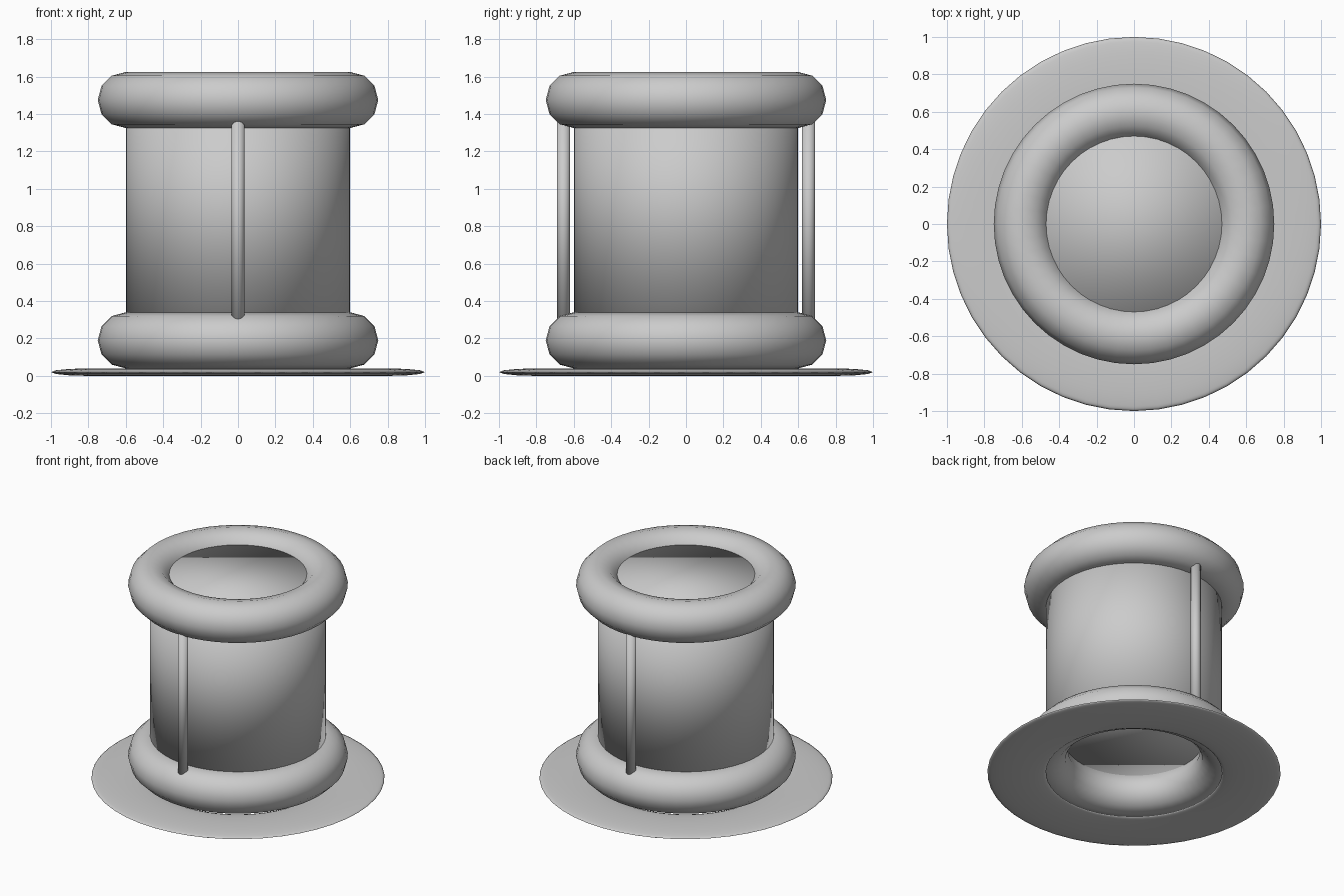
import bpy

if "Cube" in bpy.data.objects:
    bpy.data.objects.remove(bpy.data.objects["Cube"])

grey = bpy.data.materials.new("light_grey")
grey.diffuse_color = (0.6, 0.6, 0.6, 1)
grey.use_nodes = True
grey.node_tree.nodes["Principled BSDF"].inputs["Base Color"].default_value = grey.diffuse_color


def finish(name):
    ob = bpy.context.object
    ob.name = name
    ob.data.materials.append(grey)
    bpy.ops.object.shade_smooth()   # original is smooth everywhere, caps included
    return ob


def ring(name, z, major, minor, squash=1.0):
    bpy.ops.mesh.primitive_torus_add(location=(0, 0, z), major_radius=major, minor_radius=minor,
                                     major_segments=48, minor_segments=12)
    ob = finish(name)
    ob.scale.z = squash


def tube(name, x, y, z0, z1, radius, sides):
    bpy.ops.mesh.primitive_cylinder_add(vertices=sides, radius=radius, depth=z1 - z0,
                                        location=(x, y, (z0 + z1) / 2))
    finish(name)


# Flattened base flange with an open centre
ring("base_flange", 0.02, 0.8, 0.2, 0.1)

# Thick rings at the bottom and top of the drum
ring("lower_ring", 0.19, 0.6, 0.15)
ring("upper_ring", 1.475, 0.6, 0.15)

# Closed drum between the rings
tube("drum", 0, 0, 0.27, 1.55, 0.6, 48)

# Thin rods at front and back
for name, y in (("front_rod", -0.655), ("back_rod", 0.655)):
    tube(name, 0, y, 0.27, 1.4, 0.035, 24)
